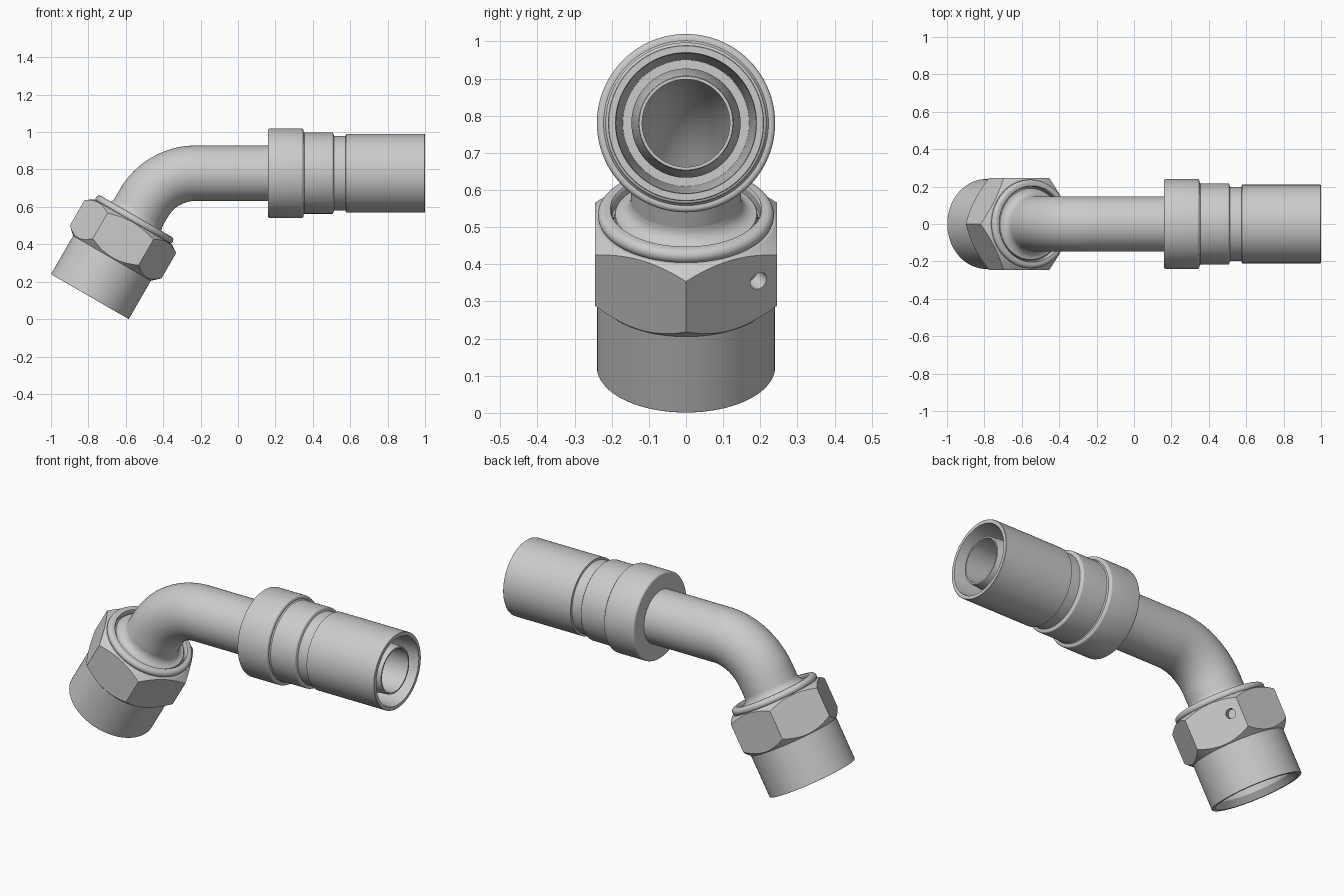
import bpy, bmesh
from math import sin, cos, tan, pi, radians
from mathutils import Matrix, Vector

if "Cube" in bpy.data.objects:
    bpy.data.objects.remove(bpy.data.objects["Cube"])

SEG = 96
TILT = radians(30)
AXIS_Z = 0.78
NUT_BASE = Vector((-0.792, 0, 0.12))
NUT = Matrix.Translation(NUT_BASE) @ Matrix.Rotation(TILT, 4, 'Y')
HOSE = Matrix.Translation((0, 0, AXIS_Z)) @ Matrix.Rotation(pi / 2, 4, 'Y')


def finish(name, bm, matrix=None):
    if matrix:
        bm.transform(matrix)
    bmesh.ops.recalc_face_normals(bm, faces=bm.faces)
    mesh = bpy.data.meshes.new(name)
    bm.to_mesh(mesh)
    bm.free()
    obj = bpy.data.objects.new(name, mesh)
    bpy.context.collection.objects.link(obj)
    smooth(obj)
    return obj


def smooth(obj):
    bpy.ops.object.select_all(action='DESELECT')
    obj.select_set(True)
    bpy.context.view_layer.objects.active = obj
    bpy.ops.object.shade_smooth_by_angle(angle=radians(25))


def skin(bm, rings):
    """Join rings of vertices into a closed ring-shaped solid."""
    for a, b in zip(rings, rings[1:] + rings[:1]):
        n = len(a)
        for i in range(n):
            j = (i + 1) % n
            bm.faces.new((a[i], a[j], b[j], b[i]))


def lathe(name, profile, matrix):
    """Revolve a closed (radius, distance along axis) profile."""
    bm = bmesh.new()
    rings = [[bm.verts.new((r * cos(2 * pi * i / SEG), r * sin(2 * pi * i / SEG), t))
              for i in range(SEG)] for r, t in profile]
    skin(bm, rings)
    return finish(name, bm, matrix)


def prism(name, sides, radius, depth, matrix):
    bm = bmesh.new()
    bmesh.ops.create_cone(bm, cap_ends=True, segments=sides, radius1=radius,
                          radius2=radius, depth=depth)
    return finish(name, bm, matrix)


def cut(obj, tool, operation):
    mod = obj.modifiers.new("cut", 'BOOLEAN')
    mod.operation, mod.object, mod.solver = operation, tool, 'EXACT'
    bpy.context.view_layer.objects.active = obj
    bpy.ops.object.modifier_apply(modifier=mod.name)
    bpy.data.objects.remove(tool)
    smooth(obj)


def arc(r, t, rad, a0, a1, n=6):
    """Points of a rounded corner in a lathe profile."""
    return [(r + rad * cos(radians(a0 + (a1 - a0) * k / n)),
             t + rad * sin(radians(a0 + (a1 - a0) * k / n))) for k in range(n + 1)]


# Bent tube: straight, 60 degree bend, straight into the nut
BEND = 0.32
corner_x = NUT_BASE.x + (AXIS_Z - NUT_BASE.z) * tan(TILT)
start_x = corner_x + BEND * tan(TILT)
path = [(Vector((0.42, 0, AXIS_Z)), 0)]
for k in range(33):
    a = radians(60) * k / 32
    path.append((Vector((start_x - BEND * sin(a), 0, AXIS_Z - BEND + BEND * cos(a))), a))
path.append((NUT @ Vector((0, 0, 0.2)), radians(60)))

bm = bmesh.new()


def tube_ring(p, a, r):
    up = Vector((-sin(a), 0, cos(a)))
    return [bm.verts.new(p + up * (r * cos(2 * pi * i / SEG))
                         + Vector((0, r * sin(2 * pi * i / SEG), 0))) for i in range(SEG)]


rings = [tube_ring(p, a, 0.148) for p, a in path]
rings += [tube_ring(p, a, 0.118) for p, a in reversed(path)]
skin(bm, rings)
finish("bent_tube", bm)

# Hose sleeve with collar, middle band, neck and open end
sleeve = [(0.14, 0.16)]
sleeve += arc(0.228, 0.172, 0.012, -90, 0)
sleeve += arc(0.228, 0.338, 0.012, 0, 90)
sleeve += [(0.222, 0.35), (0.217, 0.356)]
sleeve += arc(0.209, 0.502, 0.008, 0, 90)
sleeve += [(0.199, 0.514), (0.199, 0.575), (0.210, 0.577), (0.210, 0.998), (0.208, 1.0),
           (0.190, 1.0), (0.188, 0.99), (0.170, 0.45), (0.14, 0.45)]
lathe("hose_sleeve", sleeve, HOSE)

# Inner nipple that the hose slides over
lathe("hose_nipple", [(0.118, 0.40), (0.147, 0.40), (0.147, 0.75), (0.128, 0.98),
                      (0.126, 0.985), (0.118, 0.985)], HOSE)

# Nut skirt with a chamfered bore
lathe("nut_skirt", [(0.200, 0.30), (0.200, 0.035), (0.222, 0.0), (0.238, 0.0),
                    (0.240, 0.003), (0.240, 0.30)], NUT)

# Hexagon with chamfered corners and a small drilled hole
hexagon = lathe("nut_hexagon", [(0.195, 0.235), (0.238, 0.235), (0.300, 0.292),
                                (0.300, 0.422), (0.240, 0.462), (0.195, 0.462)], NUT)
blank = prism("hex_blank", 6, 0.245 / cos(pi / 6), 0.5, NUT @ Matrix.Translation((0, 0, 0.35)))
# put a flat on each y side and a corner in the bend plane
hex_corner = max(((NUT.inverted() @ v.co) for v in blank.data.vertices), key=lambda v: v.x)
if abs(hex_corner.y) > 0.01:
    blank.data.transform(NUT @ Matrix.Rotation(pi / 6, 4, 'Z') @ NUT.inverted())
cut(hexagon, blank, 'INTERSECT')
hole = prism("pin_hole", 32, 0.025, 0.10,
             NUT @ Matrix.Translation((0.170, 0.195, 0.37))
             @ Matrix.Rotation(radians(30), 4, 'Z') @ Matrix.Rotation(pi / 2, 4, 'Y'))
cut(hexagon, hole, 'DIFFERENCE')

# Rounded bead on top of the nut
bead = [(0.200, 0.44), (0.222, 0.44)] + arc(0.217, 0.476, 0.020, -60, 90, 10) + [(0.204, 0.496), (0.200, 0.49)]
lathe("nut_bead", bead, NUT)

# Shoulder and sealing cone fixed to the tube inside the nut
shoulder = [(0.118, 0.13), (0.145, 0.13), (0.198, 0.23), (0.198, 0.44), (0.192, 0.478)]
shoulder += [(0.190 - 0.042 * sin(radians(a)), 0.522 - 0.042 * cos(radians(a)))
             for a in range(0, 91, 15)]
shoulder += [(0.13, 0.522), (0.118, 0.45)]
lathe("tube_shoulder", shoulder, NUT)
